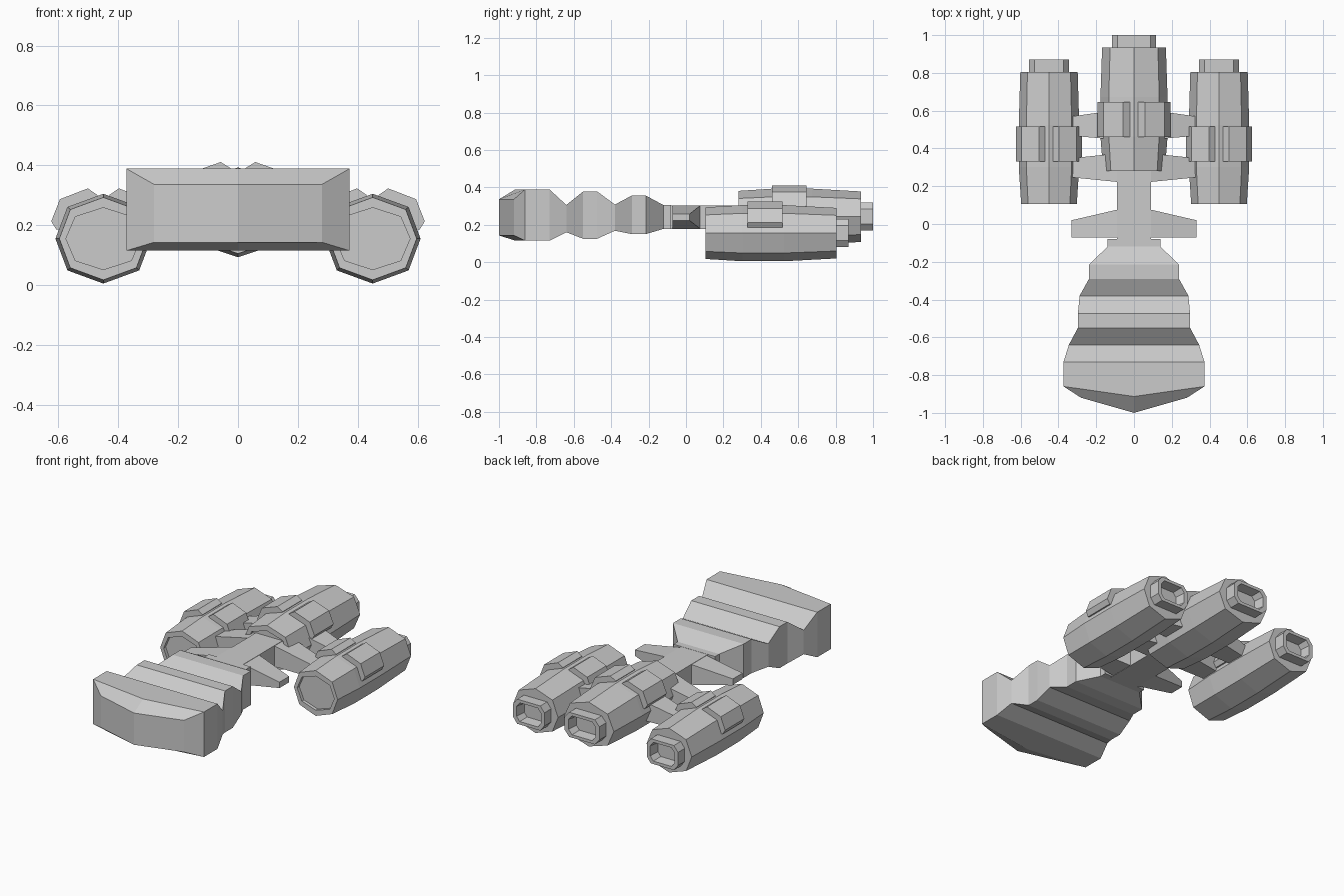
import bpy, bmesh

if "Cube" in bpy.data.objects:
    bpy.data.objects.remove(bpy.data.objects["Cube"])


def loft(name, rings, split_caps=False):
    """Skin a list of equal-length point rings into a closed solid."""
    bm = bmesh.new()
    rows = [[bm.verts.new(p) for p in ring] for ring in rings]
    n = len(rows[0])
    for a, b in zip(rows, rows[1:]):
        for i in range(n):
            j = (i + 1) % n
            bm.faces.new((a[i], a[j], b[j], b[i]))
    for r in (rows[0], rows[-1]):
        if split_caps:
            bm.faces.new((r[0], r[1], r[4], r[5]))
            bm.faces.new((r[1], r[2], r[3], r[4]))
        else:
            bm.faces.new(r)
    bmesh.ops.recalc_face_normals(bm, faces=bm.faces)
    mesh = bpy.data.meshes.new(name)
    bm.to_mesh(mesh)
    bm.free()
    obj = bpy.data.objects.new(name, mesh)
    bpy.context.collection.objects.link(obj)
    return obj


def slab_ring(y, w, lo, hi, dy=0.0):
    """Rectangle across the body, its middle pushed forward by dy."""
    return [(-w, y, lo), (0, y - dy, lo), (w, y, lo),
            (w, y, hi), (0, y - dy, hi), (-w, y, hi)]


OCT = [(0.16, 0), (0.12, 0.106), (0, 0.15), (-0.12, 0.106),
       (-0.16, 0), (-0.12, -0.106), (0, -0.15), (0.12, -0.106)]
NOZZLE = [(0.105, -0.04), (0.105, 0.04), (0.078, 0.075), (-0.078, 0.075),
          (-0.105, 0.04), (-0.105, -0.04), (-0.078, -0.075), (0.078, -0.075)]
POD = [(0.02, 0.135), (0.02, 0.146), (0.052, 0.168), (0.145, 0.132),
       (0.174, 0.058), (0.157, 0.03), (0.14, 0.03), (0.11, 0.095)]


def engine(name, cx, cz, y0, length, wide, nozzle_len, pod_y):
    def ring(profile, t, sx, sz):
        return [(cx + x * sx, y0 + t, cz + z * sz) for x, z in profile]

    # faceted barrel with a recessed intake
    f = 0.92
    loft(name + "_barrel", [
        ring(OCT, 0.02, 0.78 * wide, 0.69), ring(OCT, 0, 0.78 * wide, 0.69),
        ring(OCT, 0, f * wide, f), ring(OCT, length * 0.28, wide, 1),
        ring(OCT, length * 0.6, wide, 1), ring(OCT, length, 0.95 * wide, 0.9)])
    # hollow exhaust nozzle
    end = length + nozzle_len
    loft(name + "_nozzle", [
        ring(NOZZLE, length - 0.02, wide, 1), ring(NOZZLE, end, wide, 1),
        ring(NOZZLE, end, wide * 0.78, 0.76),
        ring(NOZZLE, length + 0.003, wide * 0.7, 0.68)])
    # wrapped armour pods on both shoulders
    for side, label in ((-1, "left"), (1, "right")):
        loft(f"{name}_pod_{label}", [
            [(cx + side * x * wide, y, cz + z) for x, z in POD]
            for y in (pod_y, pod_y + 0.185)])


engine("left_engine", -0.45, 0.155, 0.105, 0.70, 1.0, 0.065, 0.33)
engine("right_engine", 0.45, 0.155, 0.105, 0.70, 1.0, 0.065, 0.33)
engine("centre_engine", 0, 0.243, 0.28, 0.655, 1.11, 0.065, 0.46)

# ribbed hammer head: y, half width, bottom, top
HEAD = [(-0.08, 0.14, 0.178, 0.305), (-0.12, 0.14, 0.178, 0.305),
        (-0.215, 0.238, 0.15, 0.356), (-0.29, 0.238, 0.15, 0.356),
        (-0.38, 0.288, 0.168, 0.308), (-0.475, 0.297, 0.125, 0.378),
        (-0.55, 0.297, 0.125, 0.378), (-0.64, 0.345, 0.16, 0.306),
        (-0.73, 0.373, 0.115, 0.389)]
loft("head", [slab_ring(*s) for s in HEAD]
     + [slab_ring(-0.86, 0.373, 0.115, 0.389, 0.053),
        slab_ring(-0.92, 0.28, 0.143, 0.336, 0.08)], True)

# neck running back into the centre engine
loft("neck", [slab_ring(y, 0.09, 0.177, 0.304) for y in (-0.1, 0.62)], True)


def arm(name, side, x0, x1, root, tip):
    """Tapered arm; root and tip are (y min, y max, z min, z max)."""
    loft(name, [[(side * x, a, lo), (side * x, b, lo),
                 (side * x, b, hi), (side * x, a, hi)]
                for x, (a, b, lo, hi) in ((x0, root), (x1, tip))])


for side, label in ((-1, "left"), (1, "right")):
    # short fins behind the head
    arm("fin_" + label, side, 0.08, 0.33,
        (-0.072, 0.078, 0.177, 0.304), (-0.072, 0.02, 0.222, 0.258))
    # engine struts, two per side
    arm("front_strut_" + label, side, 0.08, 0.36,
        (0.222, 0.375, 0.177, 0.304), (0.25, 0.345, 0.16, 0.23))
    arm("rear_strut_" + label, side, 0.08, 0.36,
        (0.445, 0.605, 0.177, 0.304), (0.47, 0.565, 0.16, 0.23))
